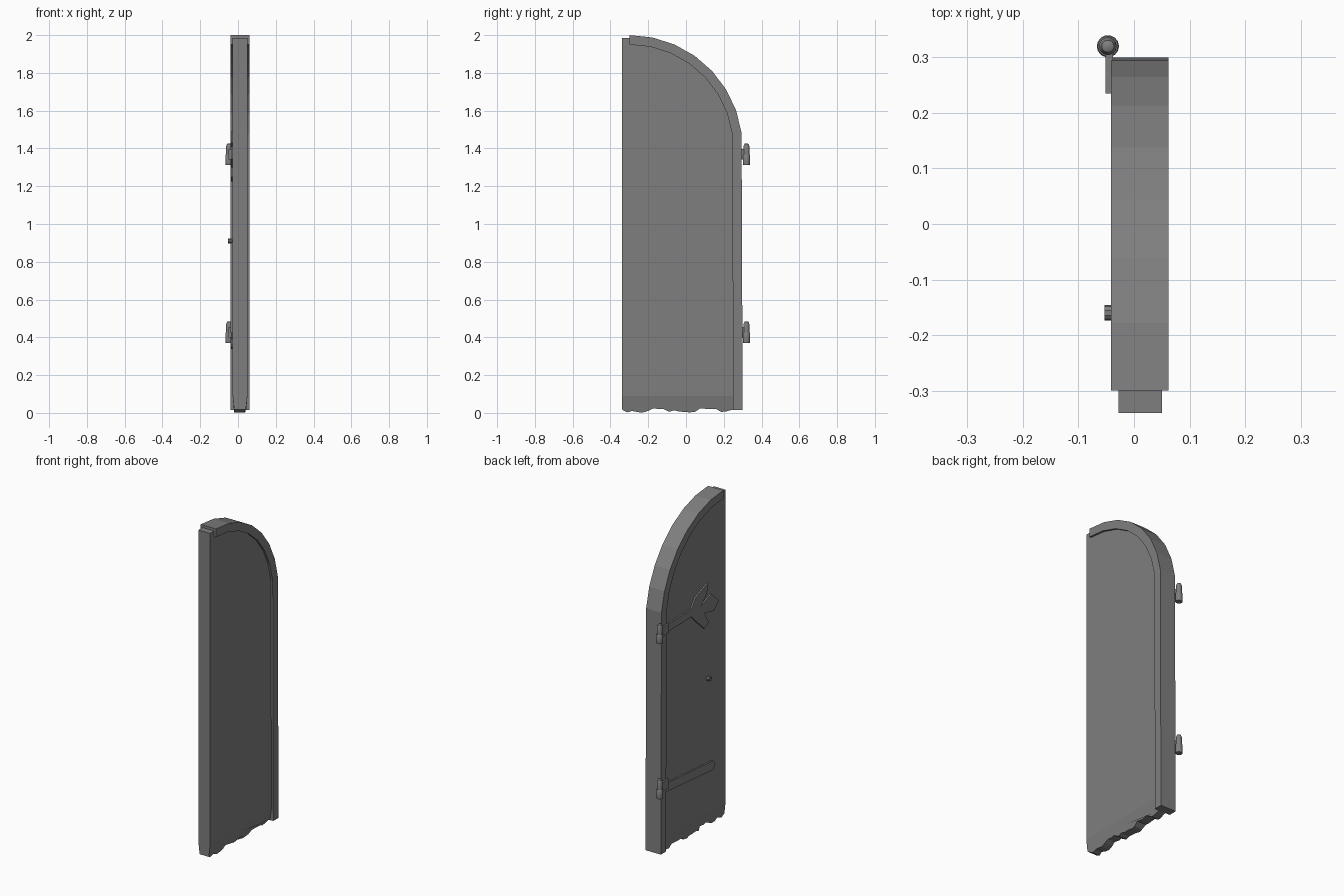
import bpy, bmesh, math, random

cube = bpy.data.objects.get("Cube")
if cube:
    bpy.data.objects.remove(cube)

random.seed(4)

mat = bpy.data.materials.new("plain grey")
mat.use_nodes = True
grey = (0.21, 0.21, 0.21, 1)
mat.diffuse_color = grey
mat.node_tree.nodes["Principled BSDF"].inputs["Base Color"].default_value = grey


def finish(name, bm, smooth=False):
    bmesh.ops.recalc_face_normals(bm, faces=bm.faces)
    mesh = bpy.data.meshes.new(name)
    bm.to_mesh(mesh)
    bm.free()
    mesh.materials.append(mat)
    obj = bpy.data.objects.new(name, mesh)
    bpy.context.collection.objects.link(obj)
    if smooth:
        bpy.ops.object.select_all(action="DESELECT")
        obj.select_set(True)
        bpy.context.view_layer.objects.active = obj
        bpy.ops.object.shade_smooth_by_angle(angle=math.radians(35))
    return obj


def slab(outline, x0, x1):
    """Solid from a (y, z) outline, extruded along x."""
    bm = bmesh.new()
    face = bm.faces.new([bm.verts.new((x0, y, z)) for y, z in outline])
    ext = bmesh.ops.extrude_face_region(bm, geom=[face])
    for v in ext["geom"]:
        if isinstance(v, bmesh.types.BMVert):
            v.co.x = x1
    return bm


def lathe(profile, centre, axis, sides=14):
    """Turned solid from (radius, height) pairs around the z or x axis."""
    bm = bmesh.new()
    rings = []
    for r, h in profile:
        ring = []
        for i in range(sides):
            a = math.tau * i / sides
            c, s = r * math.cos(a), r * math.sin(a)
            off = (c, s, h) if axis == "z" else (h, c, s)
            ring.append(bm.verts.new([p + q for p, q in zip(centre, off)]))
        rings.append(ring)
    for a, b in zip(rings, rings[1:]):
        for i in range(sides):
            j = (i + 1) % sides
            bm.faces.new((a[i], a[j], b[j], b[i]))
    bm.faces.new(rings[0])
    bm.faces.new(rings[-1])
    return bm


def arch(radius, steps=7):
    """Quarter arch from the hinge side up to the crown."""
    angles = [math.radians(8 + 82 * i / steps) for i in range(steps + 1)]
    return [(-0.3 + radius * math.cos(a), 1.4 + radius * math.sin(a)) for a in angles]


# Panel with a worn, ragged lower edge
ragged = [(-0.34 + 0.61 * i / 22, 0.018 + random.uniform(-0.018, 0.008)) for i in range(23)]
ragged[0] = (-0.34, 0.018)
bm = slab(ragged + arch(0.57) + [(-0.3, 1.985), (-0.34, 1.985)], -0.028, 0.05)
bmesh.ops.bisect_plane(bm, geom=bm.verts[:] + bm.edges[:] + bm.faces[:],
                       plane_co=(0, 0, 0.09), plane_no=(0, 0, 1))
for v in bm.verts:
    if v.co.z < 0.06:
        v.co.x = 0.011 + (v.co.x - 0.011) * random.uniform(0.5, 0.85)
finish("door_panel", bm)

# Raised rim along the hinge edge and arch
rim = [(0.3, 0.016)] + arch(0.6) + arch(0.55)[::-1] + [(0.25, 0.016)]
finish("door_rim", slab(rim, -0.041, 0.062))

# Lower strap with a rounded tip, drooping slightly
tip = [(-0.195 - 0.028 * math.sin(a), 0.365 + 0.028 * math.cos(a))
       for a in [math.pi * i / 6 for i in range(7)]]
finish("lower_strap", slab([(0.25, 0.425)] + tip + [(0.25, 0.375)], -0.037, -0.026))

# Upper strap ending in three leaves
leaves = [(0.25, 1.385), (0.0, 1.39), (-0.04, 1.445), (-0.155, 1.49), (-0.15, 1.43),
          (-0.09, 1.375), (-0.19, 1.41), (-0.265, 1.345), (-0.215, 1.3), (-0.125, 1.32),
          (-0.165, 1.25), (-0.125, 1.225), (-0.06, 1.285), (0.0, 1.345), (0.25, 1.34)]
finish("upper_strap", slab(leaves, -0.037, -0.026))

# Hinges: knuckle, pin and folded leaf
for name, z in (("lower", 0.37), ("upper", 1.312)):
    centre = (-0.047, 0.32, z)
    finish(name + "_hinge_knuckle", lathe([(0.019, 0), (0.02, 0.003), (0.02, 0.052), (0.018, 0.055)],
                                          centre, "z"), True)
    finish(name + "_hinge_pin", lathe([(0.016, 0.055), (0.016, 0.1), (0.011, 0.112), (0.005, 0.115)],
                                      centre, "z"), True)
    leaf = [(0.235, z + 0.03), (0.31, z + 0.03), (0.31, z + 0.085), (0.235, z + 0.085)]
    finish(name + "_hinge_leaf", slab(leaf, -0.051, -0.038))

# Small round handle with a dished centre
finish("handle", lathe([(0.014, 0.018), (0.014, 0), (0.008, 0), (0.007, 0.006)],
                       (-0.053, -0.16, 0.91), "x", 10), True)
finish("handle_stem", lathe([(0.008, 0), (0.008, 0.012)], (-0.038, -0.16, 0.91), "x", 10))
